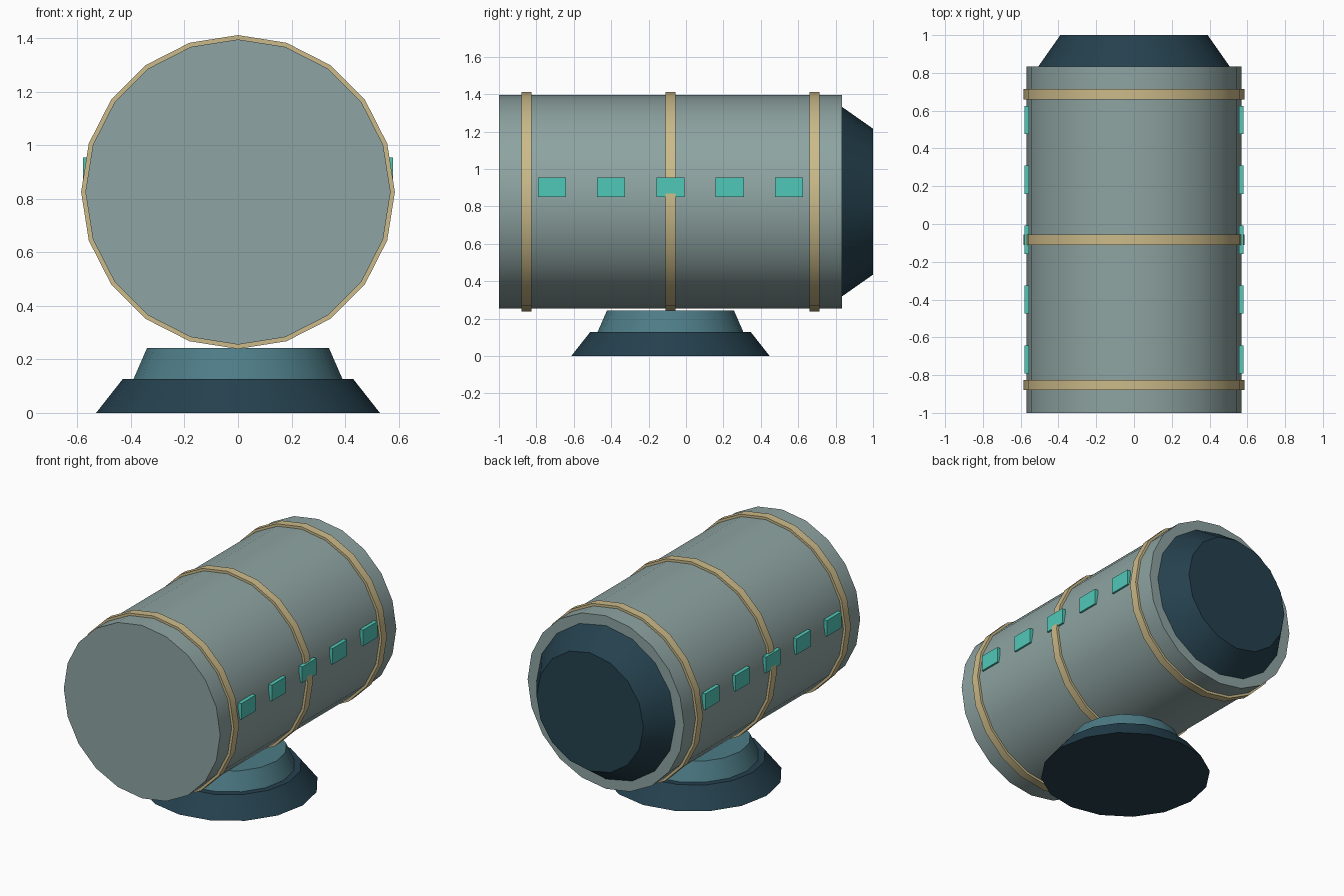
import bpy
from math import radians

if "Cube" in bpy.data.objects:
    bpy.data.objects.remove(bpy.data.objects["Cube"])

AXIS_Z = 0.825      # height of the barrel axis
MID_Y = -0.083      # middle of the barrel, also centre of the stand


def material(name, rgb):
    m = bpy.data.materials.new(name)
    m.diffuse_color = (*rgb, 1)
    m.use_nodes = True
    m.node_tree.nodes["Principled BSDF"].inputs["Base Color"].default_value = m.diffuse_color
    return m


shell = material("shell_grey_green", (0.27, 0.37, 0.36))
tan = material("band_tan", (0.60, 0.49, 0.25))
teal = material("window_teal", (0.08, 0.58, 0.48))
dark = material("dark_blue", (0.018, 0.052, 0.075))
blue = material("mid_blue", (0.075, 0.20, 0.24))


def finish(name, mat):
    ob = bpy.context.object
    ob.name = name
    ob.data.materials.append(mat)
    return ob


def frustum(name, sides, r1, r2, start, end, mat, along_y=False):
    """Tapered cylinder, upright on the stand or lying along the barrel axis."""
    mid = (start + end) / 2
    bpy.ops.mesh.primitive_cone_add(
        vertices=sides, radius1=r1, radius2=r2, depth=end - start,
        location=(0, mid, AXIS_Z) if along_y else (0, MID_Y, mid),
        rotation=(radians(-90), 0, 0) if along_y else (0, 0, 0))
    bpy.ops.object.shade_smooth_by_angle(angle=radians(30))
    return finish(name, mat)


# Stand
frustum("stand_foot", 16, 0.53, 0.43, 0, 0.127, dark)
frustum("stand_neck", 16, 0.39, 0.34, 0.127, 0.242, blue)

# Barrel and rear end cap
frustum("barrel", 20, 0.57, 0.57, -1, 0.835, shell, True)
frustum("rear_cap", 16, 0.506, 0.39, 0.835, 1, dark, True)

# Three bands around the barrel
for i in range(3):
    y = MID_Y + (i - 1) * 0.77
    frustum(f"band_{i + 1}", 20, 0.586, 0.586, y - 0.027, y + 0.027, tan, True)

# Row of windows on both sides
for side, label in ((1, "right"), (-1, "left")):
    for i in range(5):
        bpy.ops.mesh.primitive_cube_add(
            size=1, location=(side * 0.567, MID_Y + (i - 2) * 0.317, 0.902))
        ob = finish(f"window_{label}_{i + 1}", teal)
        ob.scale = (0.024, 0.15, 0.105)
